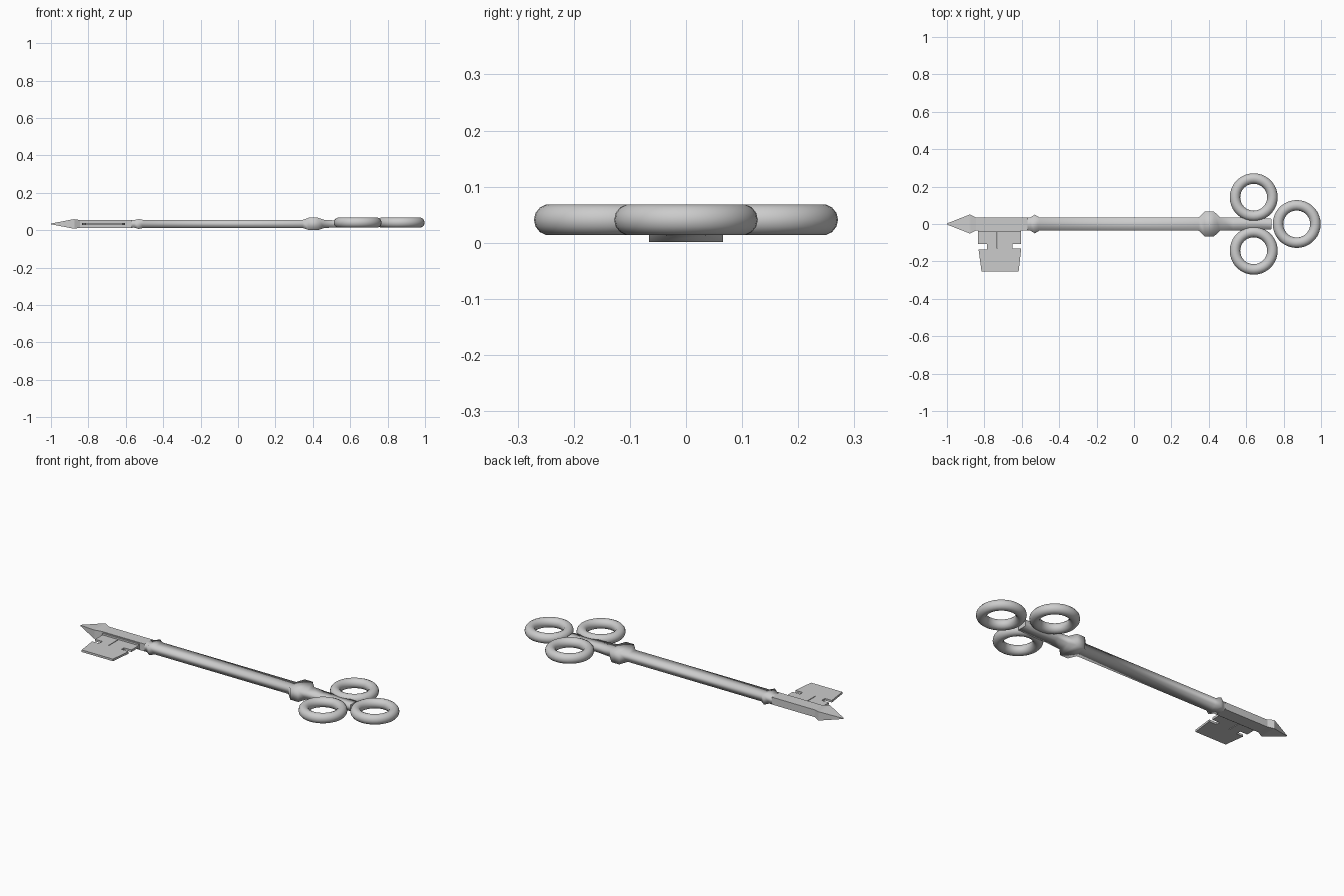
import bpy, bmesh

if "Cube" in bpy.data.objects:
    bpy.data.objects.remove(bpy.data.objects["Cube"])

ZC = 0.034  # height of the key's centre line


def finish(name, bm):
    bmesh.ops.recalc_face_normals(bm, faces=bm.faces[:])
    mesh = bpy.data.meshes.new(name)
    bm.to_mesh(mesh)
    bm.free()
    obj = bpy.data.objects.new(name, mesh)
    bpy.context.collection.objects.link(obj)
    return obj


def loft(name, sections, smooth):
    """Rectangular bar along x from (x, half width, half height) sections."""
    bm = bmesh.new()
    rings = [[bm.verts.new((x, sy * hy, ZC + sz * hz))
              for sy, sz in ((-1, -1), (1, -1), (1, 1), (-1, 1))]
             for x, hy, hz in sections]
    for a, b in zip(rings, rings[1:]):
        for i in range(4):
            j = (i + 1) % 4
            bm.faces.new((a[i], a[j], b[j], b[i])).smooth = smooth
    bm.faces.new(rings[0])
    bm.faces.new(rings[-1])
    return finish(name, bm)


def plate(name, outline, z0, z1):
    bm = bmesh.new()
    face = bm.faces.new([bm.verts.new((x, y, z0)) for x, y in outline])
    ext = bmesh.ops.extrude_face_region(bm, geom=[face])
    top = [v for v in ext["geom"] if isinstance(v, bmesh.types.BMVert)]
    bmesh.ops.translate(bm, verts=top, vec=(0, 0, z1 - z0))
    return finish(name, bm)


# Pointed tip and flat-sided lower shaft
loft("tip_and_lower_shaft", [
    (-1.0, 0.003, 0.002), (-0.88, 0.05, 0.025), (-0.875, 0.05, 0.025),
    (-0.845, 0.035, 0.021), (-0.57, 0.035, 0.021)], False)

# Soft-shaded shaft with small and large collars, running in between the rings
loft("shaft_with_collars", [
    (-0.57, 0.035, 0.021), (-0.555, 0.035, 0.020), (-0.53, 0.05, 0.027),
    (-0.505, 0.035, 0.021), (0.345, 0.035, 0.021), (0.378, 0.066, 0.033),
    (0.428, 0.066, 0.033), (0.46, 0.036, 0.022), (0.53, 0.035, 0.018),
    (0.735, 0.028, 0.018)], True)

# Toothed bit with side notches and a narrow centre slit
plate("bit", [
    (-0.833, -0.03), (-0.733, -0.03), (-0.733, -0.13), (-0.729, -0.13),
    (-0.729, -0.03), (-0.603, -0.03), (-0.603, -0.107), (-0.65, -0.107),
    (-0.65, -0.131), (-0.603, -0.131), (-0.617, -0.255), (-0.815, -0.255),
    (-0.831, -0.137), (-0.787, -0.137), (-0.787, -0.108), (-0.833, -0.108)],
    ZC - 0.006, ZC + 0.006)

# Raised root joining bit to shaft
plate("bit_root", [(-0.833, -0.03), (-0.603, -0.03), (-0.603, -0.042),
                   (-0.833, -0.042)], ZC - 0.016, ZC + 0.016)

# Trefoil bow of three rings
for name, x, y in (("bow_ring_left", 0.64, 0.143),
                   ("bow_ring_right", 0.64, -0.143),
                   ("bow_ring_end", 0.87, 0.0)):
    bpy.ops.mesh.primitive_torus_add(
        major_segments=36, minor_segments=14, major_radius=0.1,
        minor_radius=0.028, location=(x, y, 0.041))
    bpy.context.object.name = name
    bpy.ops.object.shade_smooth_by_angle()
